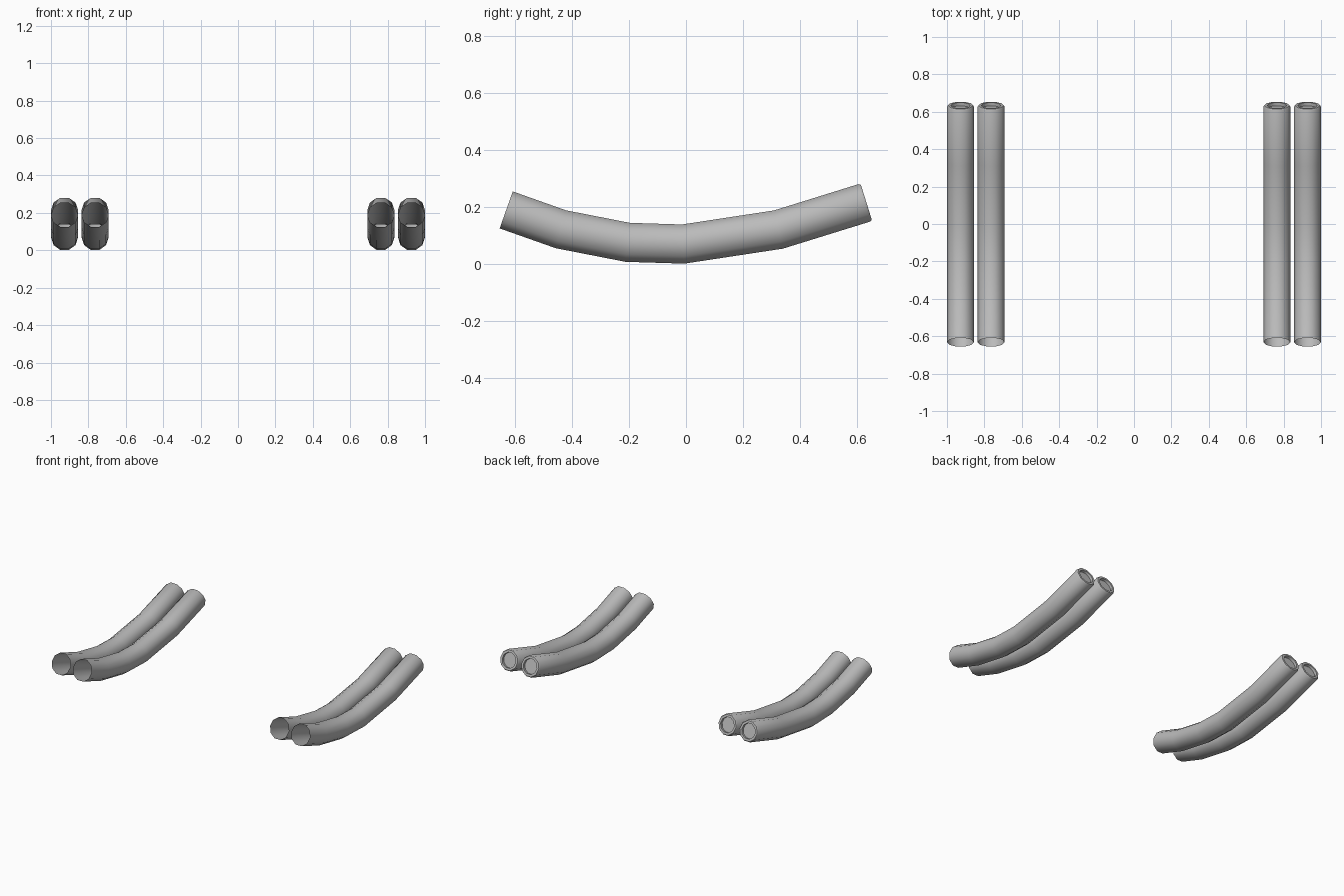
import bpy
import bmesh
from math import sin, cos, pi, radians
from mathutils import Vector

cube = bpy.data.objects.get("Cube")
if cube:
    bpy.data.objects.remove(cube, do_unlink=True)

SIDES = 10
RADIUS = 0.0725
RIM = 0.052

grey = bpy.data.materials.new("metal_grey")
grey.use_nodes = True
colour = (0.5, 0.5, 0.5, 1)
grey.diffuse_color = colour
grey.node_tree.nodes["Principled BSDF"].inputs["Base Color"].default_value = colour

# Centre line of one bent tube, front to back, as (y, z)
path = [Vector((0, y, z)) for y, z in (
    (-0.632, 0.190), (-0.440, 0.122), (-0.205, 0.076),
    (-0.010, 0.070), (0.325, 0.121), (0.634, 0.217))]


def add_ring(bm, centre, direction, radius):
    """Flat-topped polygon ring standing across the given direction."""
    side = Vector((1, 0, 0))
    up = side.cross(direction).normalized()
    return [bm.verts.new(centre + radius * (cos(2 * pi * i / SIDES) * side
                                            + sin(2 * pi * i / SIDES) * up))
            for i in range(SIDES)]


def bridge(bm, a, b):
    for i in range(SIDES):
        j = (i + 1) % SIDES
        bm.faces.new((a[i], a[j], b[j], b[i]))


def make_tube_mesh():
    bm = bmesh.new()
    steps = [(b - a).normalized() for a, b in zip(path, path[1:])]
    back = steps[-1]
    end = path[-1]

    # Open front end and bends, each ring mitred between its neighbours
    rings = [add_ring(bm, path[0], steps[0], RADIUS)]
    for point, before, after in zip(path[1:-1], steps, steps[1:]):
        rings.append(add_ring(bm, point, (before + after).normalized(), RADIUS))

    # Back end: softened lip, flat rim and recessed cap
    for offset, radius in ((-0.008, RADIUS), (0, RADIUS - 0.005),
                           (0, RIM), (-0.018, RIM)):
        rings.append(add_ring(bm, end + back * offset, back, radius))
    for a, b in zip(rings, rings[1:]):
        bridge(bm, a, b)
    bm.faces.new(rings[-1])
    bmesh.ops.recalc_face_normals(bm, faces=bm.faces)

    mesh = bpy.data.meshes.new("tube")
    bm.to_mesh(mesh)
    bm.free()
    mesh.materials.append(grey)
    return mesh


# Two tubes on each side
for side_name, sign in (("right", -1), ("left", 1)):
    for part, x in (("outer", 1 - RADIUS), ("inner", 0.764)):
        tube = bpy.data.objects.new(f"{side_name}_{part}_tube", make_tube_mesh())
        bpy.context.collection.objects.link(tube)
        tube.location.x = sign * x
        bpy.ops.object.select_all(action="DESELECT")
        tube.select_set(True)
        bpy.context.view_layer.objects.active = tube
        bpy.ops.object.shade_smooth_by_angle(angle=radians(40))
